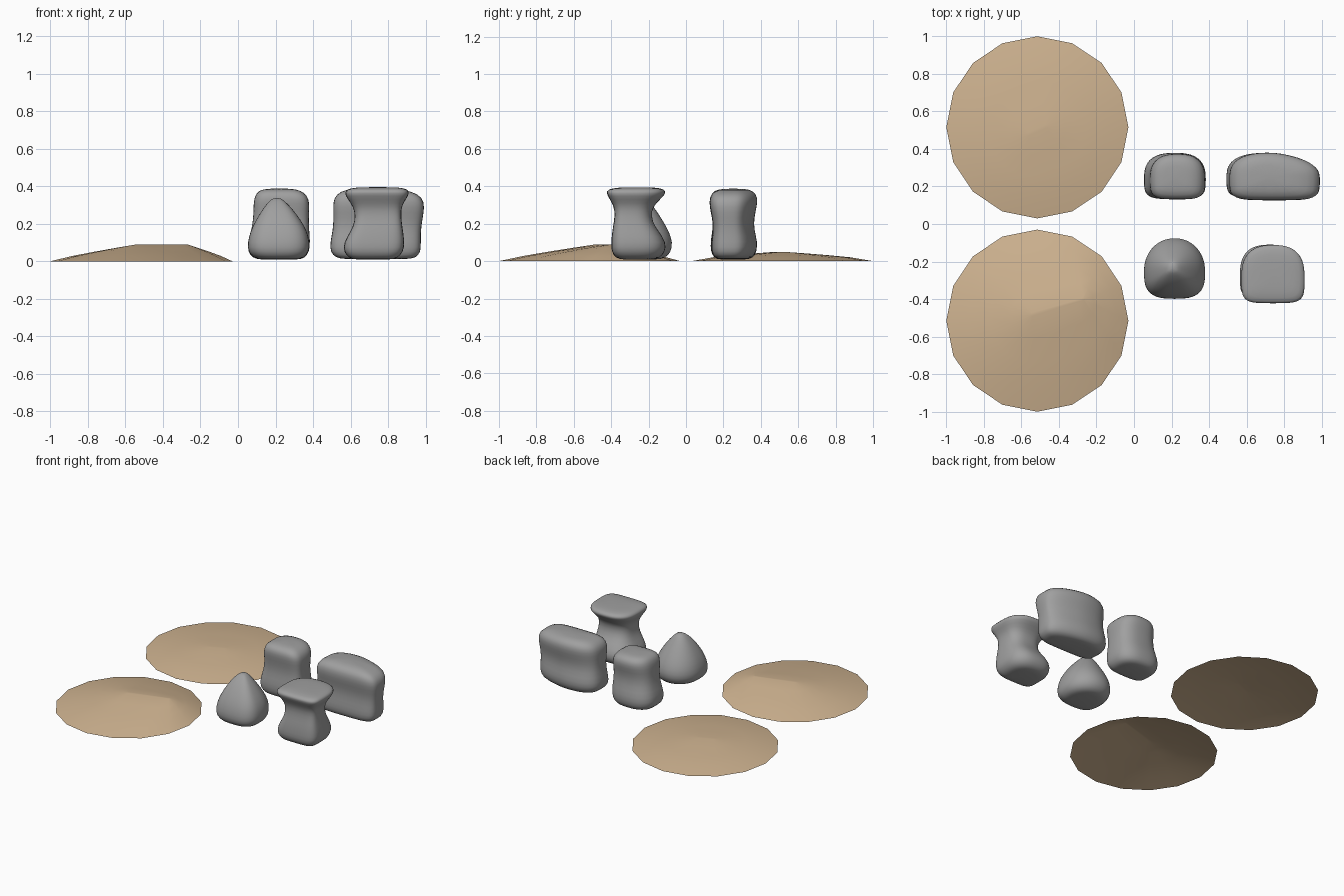
import bpy, bmesh, math
from mathutils import Vector


def material(name, rgb):
    m = bpy.data.materials.new(name)
    m.diffuse_color = (*rgb, 1)
    return m


SAND = material("sand", (0.62, 0.45, 0.28))
STONE = material("grey stone", (0.35, 0.35, 0.35))


def loft(name, rings, mat, cap_bottom):
    """Skin a stack of equal-length point rings and shade it smooth."""
    bm = bmesh.new()
    loops = [[bm.verts.new(p) for p in ring] for ring in rings]
    n = len(loops[0])
    for a, b in zip(loops, loops[1:]):
        for i in range(n):
            j = (i + 1) % n
            bm.faces.new((a[i], a[j], b[j], b[i]))
    bm.faces.new(loops[-1])
    if cap_bottom:
        bm.faces.new(loops[0][::-1])
    bmesh.ops.remove_doubles(bm, verts=bm.verts, dist=0.0005)
    for f in bm.faces:
        f.smooth = True
    me = bpy.data.meshes.new(name)
    bm.to_mesh(me)
    bm.free()
    me.materials.append(mat)
    ob = bpy.data.objects.new(name, me)
    bpy.context.collection.objects.link(ob)
    return ob


def mound(name, cy, ridge_a, ridge_b, height, power):
    """Open 16-sided mound whose outline shrinks on to a short ridge."""
    a, b = Vector(ridge_a), Vector(ridge_b)
    d = b - a
    rings = []
    for t in (0, 0.25, 0.5, 0.75, 0.98):
        ring = []
        for i in range(16):
            ang = math.tau * i / 16
            e = Vector((-0.515 + 0.485 * math.cos(ang), cy + 0.485 * math.sin(ang)))
            s = max(0, min(1, (e - a).dot(d) / d.length_squared))
            p = e.lerp(a + d * s, t)
            ring.append((p.x, p.y, height * t ** power))
        rings.append(ring)
    loft(name, rings, SAND, False)


def rock(name, levels, front=4.0, back=2.5, skew=0.0):
    """Levels are (z, x0, x1, y0, y1); flat front side, rounder back side."""
    rings = []
    for z, x0, x1, y0, y1 in levels:
        ring = []
        for i in range(28):
            ang = math.tau * i / 28
            c, s = math.cos(ang), math.sin(ang)
            p = back if s > 0 else front
            x = math.copysign(abs(c) ** (2 / p), c)
            y = math.copysign(abs(s) ** (2 / p), s)
            # widest line sits towards the front; skew trims the back right corner
            ym = y0 + (y1 - y0) * 0.45
            py = ym + y * ((y1 - ym) if y > 0 else (ym - y0))
            if y > 0 and x > 0:
                py -= skew * x * y
            ring.append(((x0 + x1) / 2 + x * (x1 - x0) / 2, py, z))
        rings.append(ring)
    ob = loft(name, rings, STONE, True)
    sub = ob.modifiers.new("soften", 'SUBSURF')
    sub.levels = sub.render_levels = 1


# Sand mounds
mound("front_sand_mound", -0.515, (-0.54, -0.48), (-0.27, -0.40), 0.09, 0.85)
mound("back_sand_mound", 0.515, (-0.56, 0.48), (-0.47, 0.52), 0.05, 0.65)

# Pointed rock, front left
rock("pointed_rock", [
    (0.008, 0.13, 0.31, -0.33, -0.15),
    (0.016, 0.085, 0.35, -0.375, -0.11),
    (0.05, 0.052, 0.38, -0.40, -0.078),
    (0.10, 0.05, 0.382, -0.40, -0.07),
    (0.16, 0.065, 0.37, -0.385, -0.09),
    (0.22, 0.095, 0.335, -0.355, -0.125),
    (0.28, 0.132, 0.29, -0.315, -0.165),
    (0.32, 0.165, 0.25, -0.275, -0.195),
    (0.338, 0.19, 0.225, -0.25, -0.215)], 3.0, 2.1)

# Waisted rock, front right
rock("waisted_rock", [
    (0.008, 0.63, 0.81, -0.34, -0.18),
    (0.016, 0.59, 0.85, -0.375, -0.14),
    (0.05, 0.562, 0.882, -0.40, -0.11),
    (0.10, 0.562, 0.888, -0.40, -0.105),
    (0.16, 0.60, 0.88, -0.395, -0.145),
    (0.21, 0.622, 0.872, -0.385, -0.18),
    (0.27, 0.622, 0.868, -0.38, -0.185),
    (0.31, 0.60, 0.88, -0.395, -0.16),
    (0.35, 0.57, 0.91, -0.42, -0.115),
    (0.375, 0.57, 0.912, -0.428, -0.105),
    (0.39, 0.595, 0.89, -0.40, -0.13),
    (0.395, 0.67, 0.82, -0.33, -0.19)], 4.5, 2.6)

# Upright rock, back left
rock("upright_rock", [
    (0.008, 0.12, 0.32, 0.18, 0.32),
    (0.016, 0.08, 0.355, 0.15, 0.36),
    (0.05, 0.05, 0.382, 0.132, 0.38),
    (0.11, 0.052, 0.385, 0.13, 0.382),
    (0.18, 0.075, 0.378, 0.145, 0.36),
    (0.25, 0.082, 0.378, 0.142, 0.358),
    (0.31, 0.082, 0.382, 0.13, 0.375),
    (0.35, 0.09, 0.37, 0.13, 0.375),
    (0.378, 0.11, 0.335, 0.15, 0.355),
    (0.388, 0.16, 0.28, 0.20, 0.31)], 4.0, 2.6)

# Wide rock, back right
rock("wide_rock", [
    (0.010, 0.57, 0.90, 0.18, 0.32),
    (0.018, 0.52, 0.95, 0.15, 0.355),
    (0.05, 0.49, 0.975, 0.135, 0.378),
    (0.10, 0.49, 0.975, 0.135, 0.385),
    (0.17, 0.505, 0.975, 0.145, 0.365),
    (0.23, 0.508, 0.985, 0.14, 0.365),
    (0.29, 0.505, 0.995, 0.125, 0.38),
    (0.34, 0.51, 0.985, 0.125, 0.385),
    (0.373, 0.545, 0.93, 0.145, 0.365),
    (0.388, 0.61, 0.83, 0.20, 0.32)], 4.5, 2.8, 0.04)
